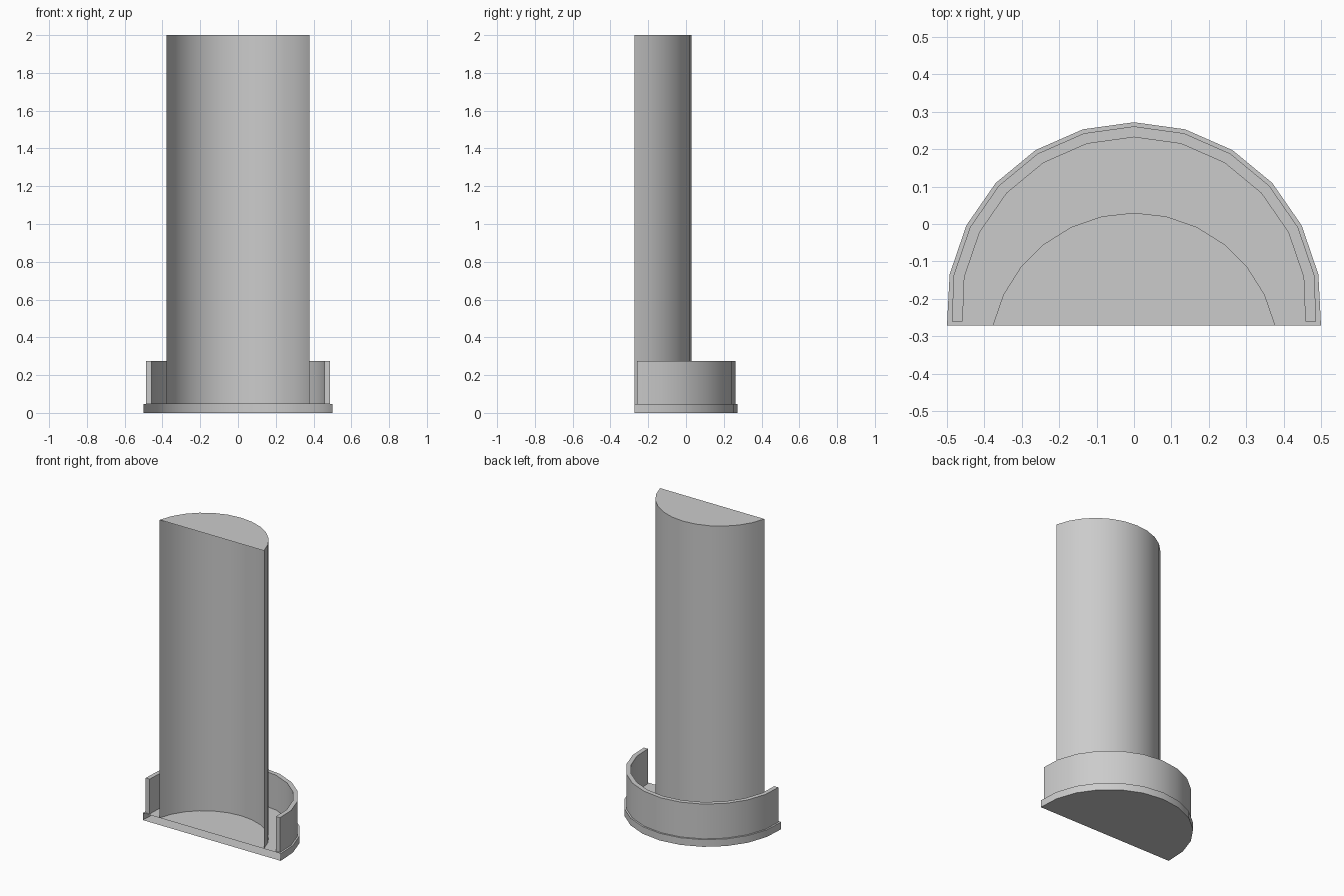
import bpy, bmesh
from math import sin, cos, radians

if "Cube" in bpy.data.objects:
    bpy.data.objects.remove(bpy.data.objects["Cube"])

FRONT_Y = -0.272  # flat cut plane of the whole model


def arc(radius, centre_y, half_angle, steps=6):
    """Points of an arc from left to right, bulging towards +y."""
    angles = [radians(half_angle) * i / steps for i in range(-steps, steps + 1)]
    return [(radius * sin(a), centre_y + radius * cos(a)) for a in angles]


def with_ends(points, x, y):
    """Replace both arc ends with exact mirrored points."""
    return [(-x, y)] + points[1:-1] + [(x, y)]


def extrude(name, outline, z0, z1, bottom=True, top=True, closed=False):
    """Wall along an outline with optional caps; open outlines have no front."""
    bm = bmesh.new()
    low = [bm.verts.new((x, y, z0)) for x, y in outline]
    high = [bm.verts.new((x, y, z1)) for x, y in outline]
    n = len(outline)
    # outline runs clockwise, so this order faces outwards
    for i in range(n if closed else n - 1):
        j = (i + 1) % n
        bm.faces.new((low[j], low[i], high[i], high[j]))
    if bottom:
        bm.faces.new(low)
    if top:
        bm.faces.new(high[::-1])
    mesh = bpy.data.meshes.new(name)
    bm.to_mesh(mesh)
    bm.free()
    obj = bpy.data.objects.new(name, mesh)
    bpy.context.collection.objects.link(obj)
    bpy.ops.object.select_all(action='DESELECT')
    obj.select_set(True)
    bpy.context.view_layer.objects.active = obj
    bpy.ops.object.shade_smooth_by_angle(angle=radians(30))
    return obj


# Base plate: half disc, open at the front
base = with_ends(arc(0.502, -0.23, 94.8), 0.5, FRONT_Y)
extrude("base_plate", base, 0.0, 0.047)

# Collar: thin raised rim following the base edge
outer = with_ends(arc(0.491, -0.23, 94.8), 0.487, -0.26)
inner = with_ends(arc(0.462, -0.23, 94.8), 0.458, -0.26)
extrude("collar", outer + inner[::-1], 0.047, 0.275, bottom=False, closed=True)

# Column: curved shell with a top cap, open at the front
column = with_ends(arc(0.388, -0.358, 77.0), 0.378, FRONT_Y)
extrude("column", column, 0.047, 2.0, bottom=False)
